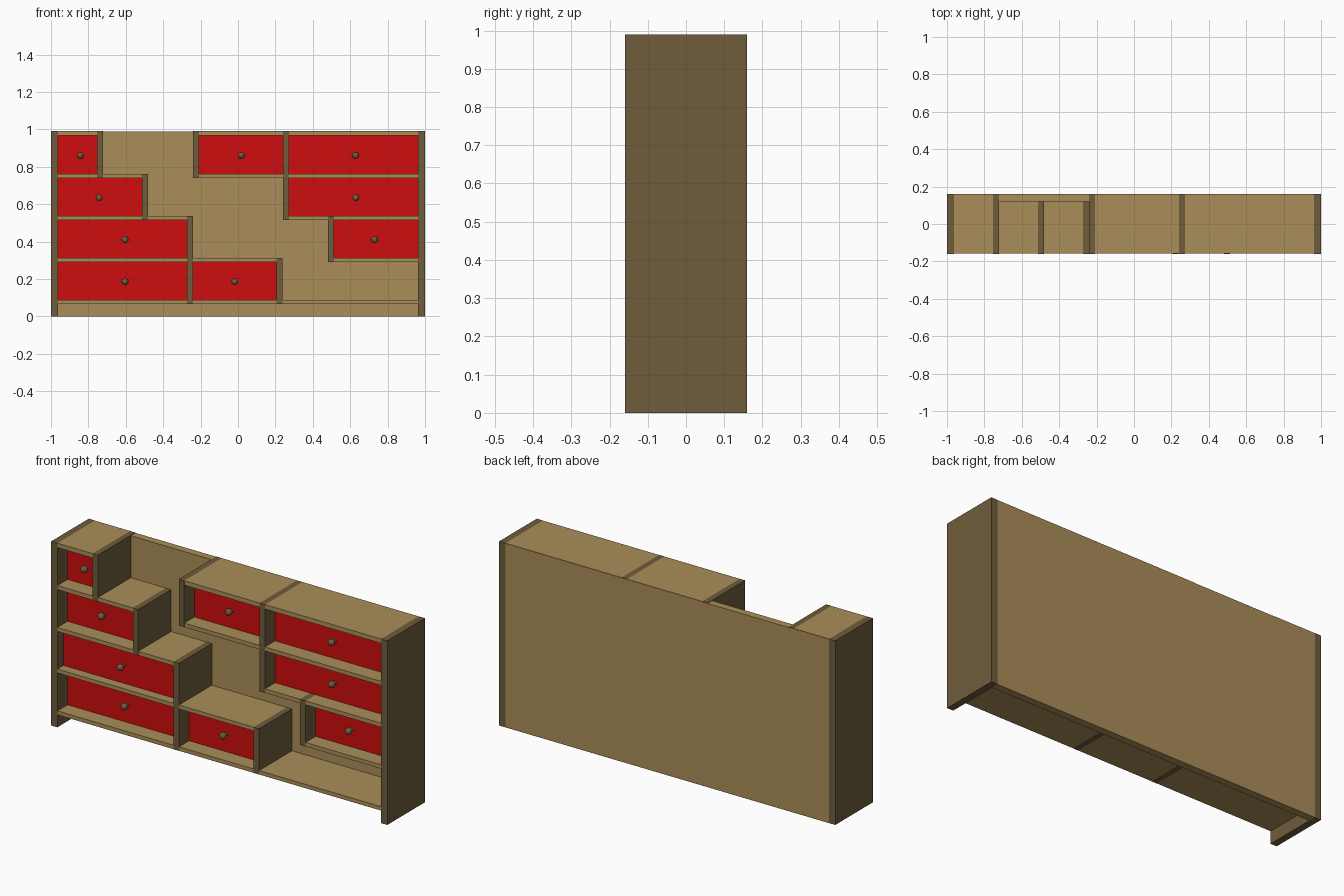
import bpy, math

if "Cube" in bpy.data.objects:
    bpy.data.objects.remove(bpy.data.objects["Cube"])


def material(name, rgb):
    m = bpy.data.materials.new(name)
    lin = [((c / 255 + 0.055) / 1.055) ** 2.4 if c > 10 else c / 255 / 12.92 for c in rgb]
    m.diffuse_color = (*lin, 1)
    m.use_nodes = True
    m.node_tree.nodes["Principled BSDF"].inputs["Base Color"].default_value = m.diffuse_color
    return m


TAN = material("light wood", (170, 141, 88))
BROWN = material("dark wood", (110, 92, 60))
RED = material("red paint", (207, 13, 13))


def box(name, x0, x1, y0, y1, z0, z1, mat):
    bpy.ops.mesh.primitive_cube_add(size=1, location=((x0 + x1) / 2, (y0 + y1) / 2, (z0 + z1) / 2))
    o = bpy.context.object
    o.name = name
    o.scale = (x1 - x0, y1 - y0, z1 - z0)
    bpy.ops.object.transform_apply(location=False, rotation=False, scale=True)
    o.data.materials.append(mat)
    return o


FRONT, BACK, INNER, TOP = -0.16, 0.16, 0.12, 0.99
# lower and upper face of each shelf level, bottom to top
LEVELS = [(0.067, 0.088), (0.292, 0.313), (0.515, 0.537), (0.74, 0.762), (0.966, TOP)]

# side panels and back panel
for s, n in ((-1, "left"), (1, "right")):
    box(n + "_side", min(s, s * 0.963), max(s, s * 0.963), FRONT, BACK, 0, TOP, BROWN)
box("back_panel", -0.963, 0.963, INNER, BACK, 0, TOP - 0.002, TAN)

# upright dividers: left x, right x, bottom level, top level
for x0, x1, a, b in [(-0.753, -0.722, 3, 4), (-0.514, -0.482, 2, 3), (-0.272, -0.24, 0, 2),
                     (0.205, 0.237, 0, 1), (-0.24, -0.208, 3, 4), (0.24, 0.272, 2, 4),
                     (0.48, 0.513, 1, 2)]:
    back = BACK - 0.001 if b == 4 else INNER
    box("divider", x0, x1, FRONT, back, LEVELS[a][0], LEVELS[b][1], BROWN)

# shelves: left x, right x, level (set back a hair behind the uprights)
for x0, x1, k in [(-0.963, -0.272, 0), (-0.24, 0.205, 0), (0.237, 0.963, 0),
                  (-0.963, -0.272, 1), (-0.24, 0.205, 1), (0.513, 0.963, 1),
                  (-0.963, -0.272, 2), (0.272, 0.48, 2), (0.513, 0.963, 2),
                  (-0.963, -0.514, 3), (-0.208, 0.24, 3), (0.272, 0.963, 3),
                  (-0.963, -0.753, 4), (-0.208, 0.24, 4), (0.272, 0.963, 4)]:
    back = BACK - 0.001 if k == 4 else INNER
    box("shelf", x0, x1, FRONT + 0.001, back, *LEVELS[k], TAN)

# drawers with knobs: left x, right x, level, front y, knob x
for x0, x1, k, y, kx in [(-0.963, -0.753, 3, -0.073, -0.843), (-0.963, -0.514, 2, -0.073, -0.742),
                         (-0.963, -0.272, 1, -0.108, -0.604), (-0.963, -0.272, 0, -0.073, -0.604),
                         (-0.24, 0.205, 0, -0.073, -0.017), (-0.208, 0.24, 3, -0.073, 0.017),
                         (0.272, 0.963, 3, -0.073, 0.628), (0.272, 0.963, 2, -0.073, 0.63),
                         (0.513, 0.963, 1, -0.073, 0.73)]:
    z0, z1 = LEVELS[k][1], LEVELS[k + 1][0]
    box("drawer", x0, x1, y, 0.1, z0, z1, RED)
    kz = (z0 + z1) / 2 - 0.004
    bpy.ops.mesh.primitive_uv_sphere_add(segments=16, ring_count=10, radius=0.018,
                                         location=(kx, y - 0.03, kz))
    knob = bpy.context.object
    knob.name = "drawer_knob"
    knob.data.materials.append(BROWN)
    bpy.ops.object.shade_smooth_by_angle()
    bpy.ops.mesh.primitive_cylinder_add(vertices=12, radius=0.009, depth=0.03,
                                        location=(kx, y - 0.012, kz),
                                        rotation=(math.pi / 2, 0, 0))
    stem = bpy.context.object
    stem.name = "knob_stem"
    stem.data.materials.append(BROWN)
    bpy.ops.object.shade_smooth_by_angle()
